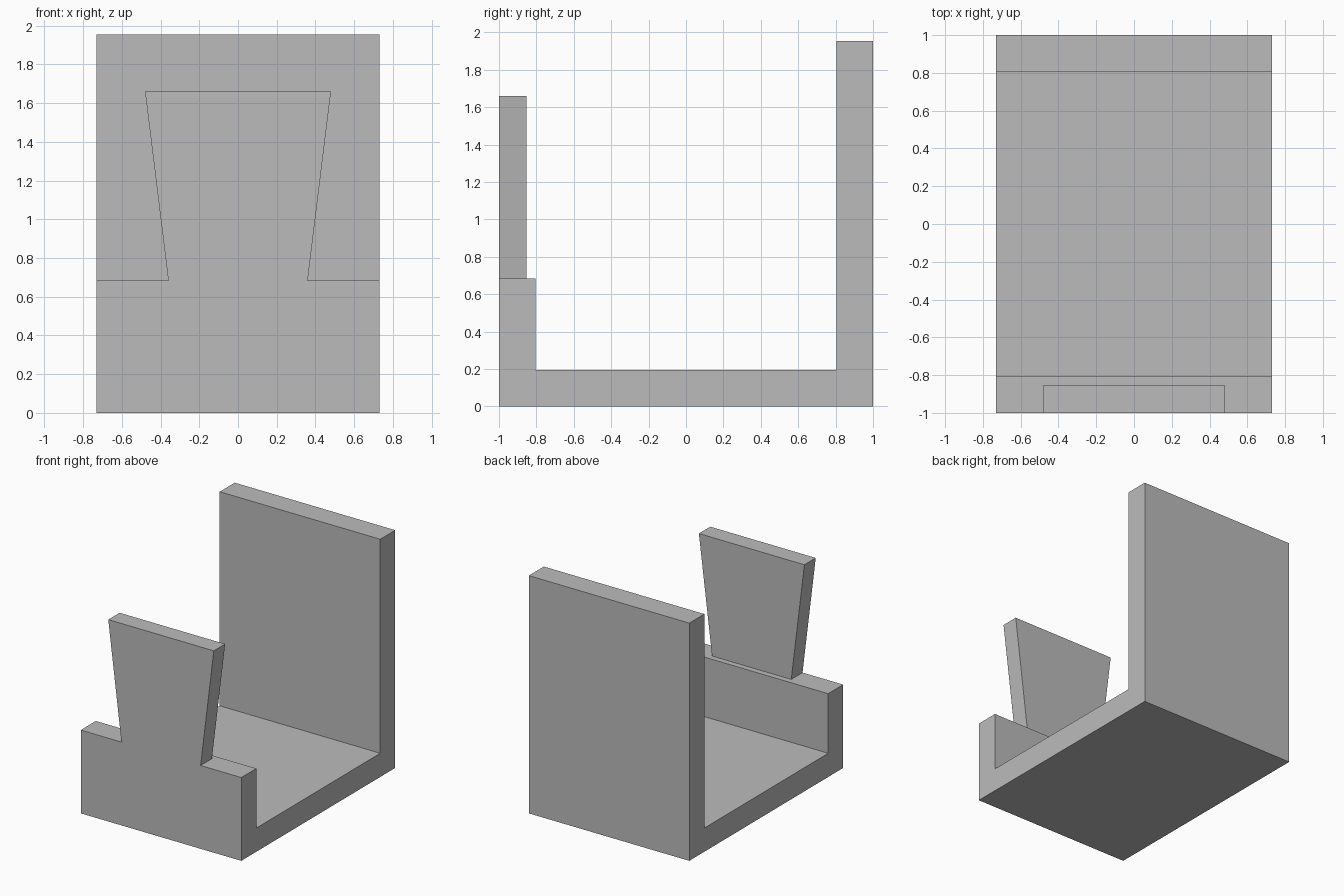
import bpy
import bmesh
from mathutils import Vector

cube = bpy.data.objects.get("Cube")
if cube:
    bpy.data.objects.remove(cube, do_unlink=True)

GREY = (0.5, 0.5, 0.5, 1)
grey = bpy.data.materials.new("plain_grey")
grey.use_nodes = True
grey.diffuse_color = GREY
grey.node_tree.nodes["Principled BSDF"].inputs["Base Color"].default_value = GREY


def extrude_profile(name, points, offset):
    """Turn a closed outline into a solid by sweeping it along offset."""
    bm = bmesh.new()
    face = bm.faces.new([bm.verts.new(p) for p in points])
    swept = bmesh.ops.extrude_face_region(bm, geom=[face], use_keep_orig=True)
    moved = [v for v in swept["geom"] if isinstance(v, bmesh.types.BMVert)]
    bmesh.ops.translate(bm, verts=moved, vec=Vector(offset))
    bmesh.ops.recalc_face_normals(bm, faces=bm.faces)
    mesh = bpy.data.meshes.new(name)
    bm.to_mesh(mesh)
    bm.free()
    mesh.materials.append(grey)
    obj = bpy.data.objects.new(name, mesh)
    bpy.context.collection.objects.link(obj)
    return obj


half_width = 0.73
front, back = -1.0, 1.0
wall = 0.195
floor_top = 0.195
lip_top = 0.685
back_top = 1.955

# Tray: floor, low front lip and tall back wall as one side profile
side = [(front, 0), (back, 0), (back, back_top), (back - wall, back_top),
        (back - wall, floor_top), (front + wall, floor_top),
        (front + wall, lip_top), (front, lip_top)]
extrude_profile("tray_body", [(-half_width, y, z) for y, z in side],
                (2 * half_width, 0, 0))

# Flared tab standing flush with the front of the lip
tab_top = 1.66
tab = [(-0.36, lip_top), (0.36, lip_top), (0.48, tab_top), (-0.48, tab_top)]
extrude_profile("front_tab", [(x, front, z) for x, z in tab], (0, 0.147, 0))
